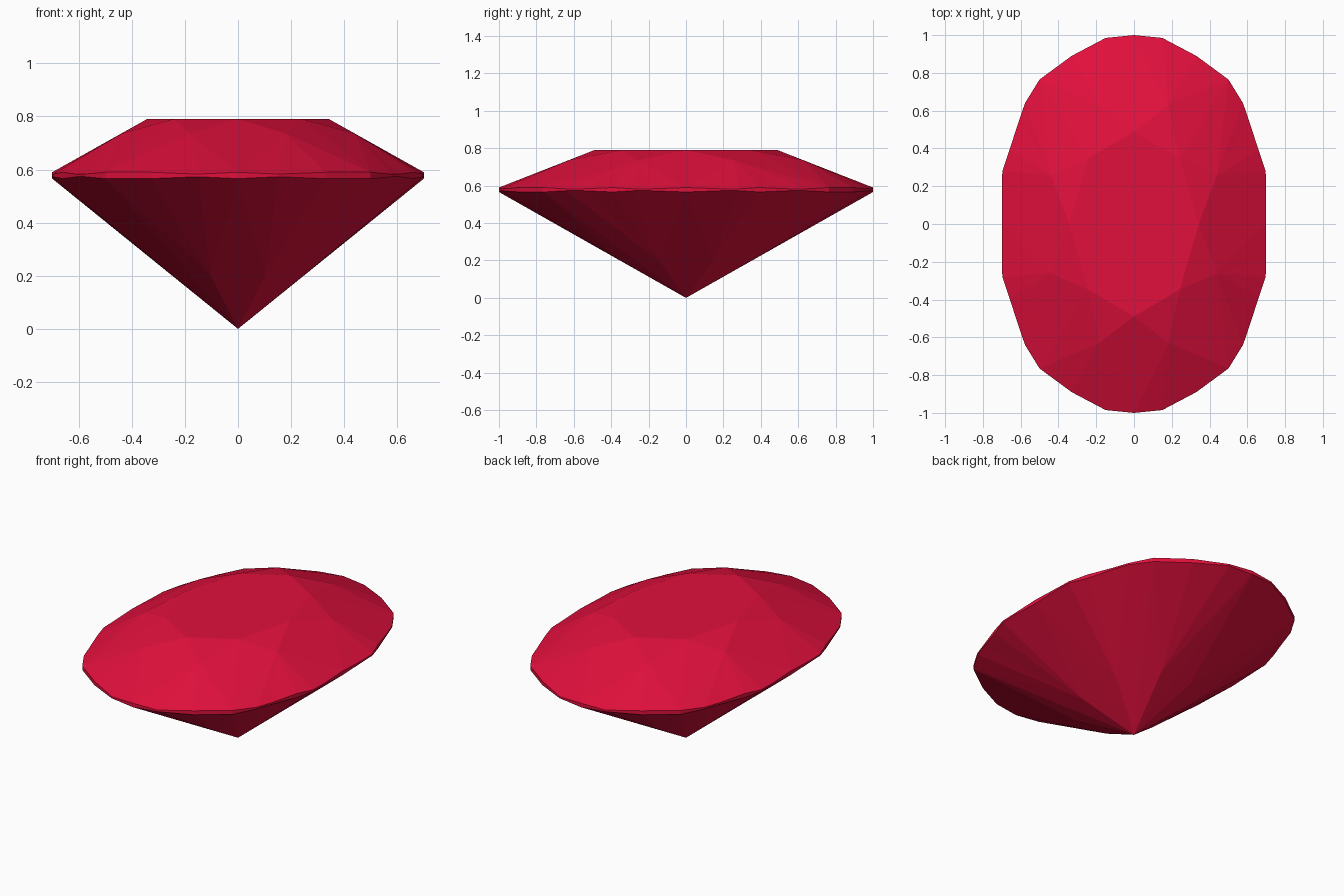
import bpy
import bmesh
from math import sin, cos, pi

cube = bpy.data.objects.get("Cube")
if cube:
    bpy.data.objects.remove(cube, do_unlink=True)

red = bpy.data.materials.new("ruby red")
red.use_nodes = True
colour = (0.75, 0.005, 0.045, 1)
red.diffuse_color = colour
red.node_tree.nodes["Principled BSDF"].inputs["Base Color"].default_value = colour

# One quarter of the girdle outline, from the side to the back
quarter = [(0.70, 0), (0.70, 0.19), (0.697, 0.28), (0.66, 0.39), (0.608, 0.55),
           (0.577, 0.64), (0.5, 0.765), (0.33, 0.89), (0.15, 0.985), (0, 1)]
half = quarter + [(-x, y) for x, y in reversed(quarter[:-1])]
outline = half + [(x, -y) for x, y in reversed(half[1:-1])]
count = len(outline)
tips = [0, 6, 9, 12, 18, 24, 27, 30]      # outline points where main facets end
middles = [3, 7, 11, 15, 21, 25, 29, 33]  # thick points between the tips

bm = bmesh.new()


def oval(radius, z, turn=0.0):
    """Eight vertices on an oval, turned by a part of one step."""
    angles = [(i + turn) * pi / 4 for i in range(8)]
    return [bm.verts.new((0.7 * radius * cos(a), radius * sin(a), z)) for a in angles]


def girdle(side):
    """Scalloped edge above (+1) or below (-1) the middle of the girdle."""
    ring = []
    for i, (x, y) in enumerate(outline):
        thick = 0.012 if i in tips or i in middles else 0.005
        ring.append(bm.verts.new((x, y, 0.578 + side * thick)))
    return ring


def fan(centre, ring, first, last):
    """Small facets from a centre vertex to a run of the girdle."""
    for i in range(first, last):
        bm.faces.new((centre, ring[i % count], ring[(i + 1) % count]))


table = oval(0.49, 0.79)
crown = oval(0.68, 0.735, 0.5)
pavilion = oval(0.38, 0.2, 0.5)
upper, lower = girdle(1), girdle(-1)
culet = bm.verts.new((0, 0, 0))

# Table and star facets, main facets, and girdle facets on both halves
bm.faces.new(table)
for k in range(8):
    nxt = (k + 1) % 8
    first = tips[k]
    last = tips[nxt] if nxt else count
    bm.faces.new((table[k], crown[k], table[nxt]))
    for inner, mids, ring in ((table[k], crown, upper), (culet, pavilion, lower)):
        bm.faces.new((inner, mids[k - 1], ring[first]))
        bm.faces.new((inner, ring[first], mids[k]))
        fan(mids[k], ring, first, last)

# Thin band around the girdle
for i in range(count):
    j = (i + 1) % count
    bm.faces.new((lower[i], lower[j], upper[j], upper[i]))

bmesh.ops.recalc_face_normals(bm, faces=bm.faces[:])
mesh = bpy.data.meshes.new("cut_gemstone")
bm.to_mesh(mesh)
bm.free()
mesh.materials.append(red)
gem = bpy.data.objects.new("cut_gemstone", mesh)
bpy.context.collection.objects.link(gem)
